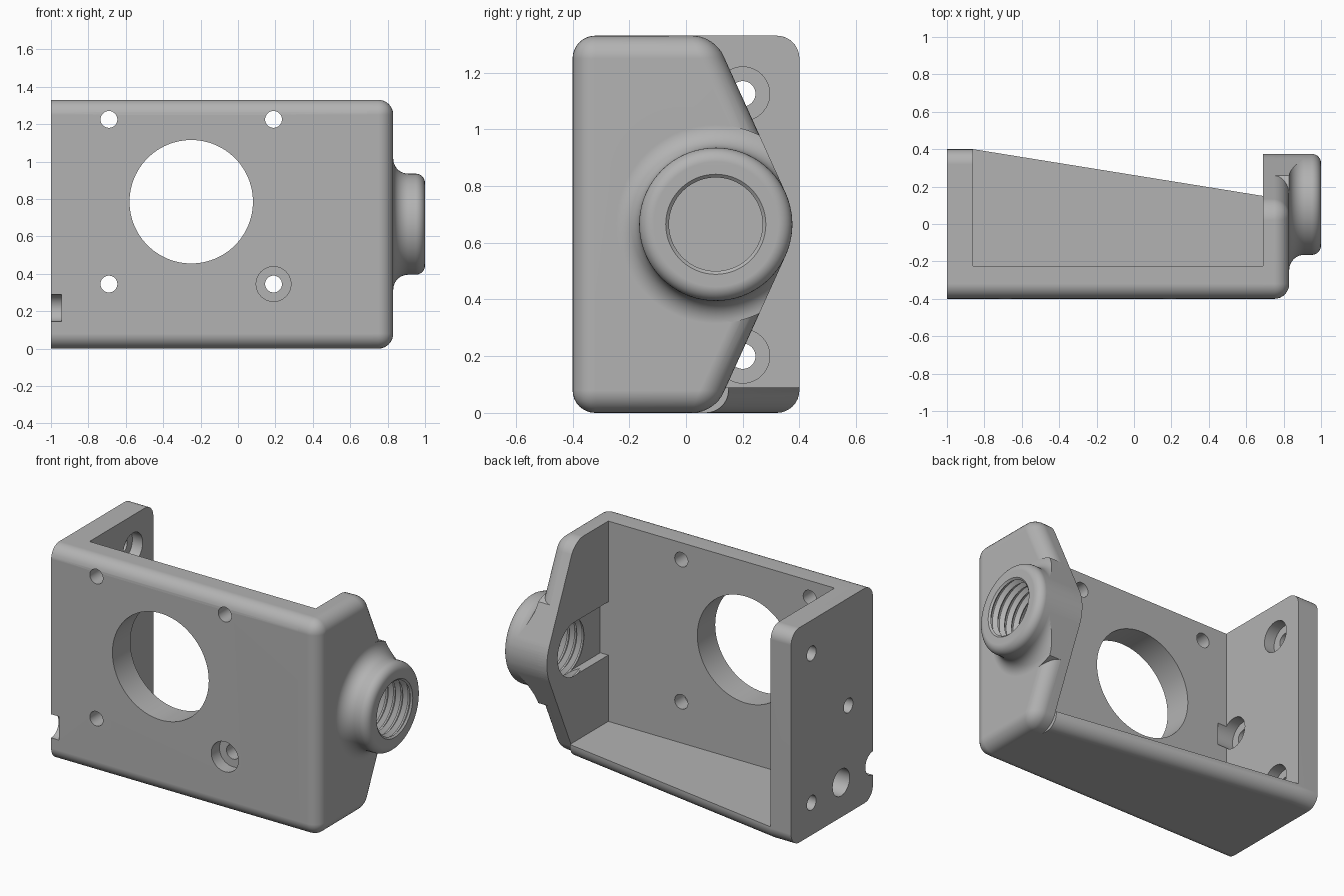
import bpy, bmesh
from math import sin, cos, pi, radians

if "Cube" in bpy.data.objects:
    bpy.data.objects.remove(bpy.data.objects["Cube"])

grey = bpy.data.materials.new("bracket_grey")
grey.use_nodes = True
colour = (0.45, 0.45, 0.45, 1)
grey.diffuse_color = colour
grey.node_tree.nodes["Principled BSDF"].inputs["Base Color"].default_value = colour

H, FRONT, ROUND = 1.33, -0.4, 0.08
IN_L, IN_R, OUT_R = -0.86, 0.69, 0.83
PORT_Y, PORT_Z, PORT_R = 0.105, 0.665, 0.27


def place(axis, a, b, c):
    """Profile point (a, b) at depth c along an axis."""
    return {"x": (c, a, b), "y": (a, c, b), "z": (a, b, c)}[axis]


def finish(name, bm):
    bmesh.ops.recalc_face_normals(bm, faces=bm.faces[:])
    mesh = bpy.data.meshes.new(name)
    bm.to_mesh(mesh)
    bm.free()
    ob = bpy.data.objects.new(name, mesh)
    mesh.materials.append(grey)
    bpy.context.collection.objects.link(ob)
    return ob


def prism(name, axis, pts, lo, hi, rounded=None):
    """Extrude a profile; bevel the edges picked by the rounded rule."""
    bm = bmesh.new()
    ends = [[bm.verts.new(place(axis, a, b, c)) for a, b in pts] for c in (lo, hi)]
    n = len(pts)
    for ring in ends:
        bm.faces.new(ring)
    for i in range(n):
        j = (i + 1) % n
        bm.faces.new((ends[0][i], ends[0][j], ends[1][j], ends[1][i]))
    bmesh.ops.recalc_face_normals(bm, faces=bm.faces[:])
    if rounded:
        bmesh.ops.bevel(bm, geom=[e for e in bm.edges if rounded(e)], offset=ROUND,
                        segments=8, profile=0.5, affect="EDGES", clamp_overlap=False)
    return finish(name, bm)


def rect(a0, b0, a1, b1):
    return [(a0, b0), (a1, b0), (a1, b1), (a0, b1)]


def arc(a, b, r, start, end, n):
    return [(a + r * cos(radians(start + (end - start) * i / n)),
             b + r * sin(radians(start + (end - start) * i / n))) for i in range(n + 1)]


def disc(a, b, r, n=48):
    return arc(a, b, r, 0, 360, n)[:-1]


def revolve(name, profile, n=72):
    """Closed solid of (x, radius) points spun about the port axis."""
    bm = bmesh.new()
    rings = [[bm.verts.new((x, PORT_Y + r * cos(2 * pi * i / n), PORT_Z + r * sin(2 * pi * i / n)))
              for i in range(n)] for x, r in profile]
    for p, q in zip(rings, rings[1:]):
        for i in range(n):
            j = (i + 1) % n
            bm.faces.new((p[i], p[j], q[j], q[i]))
    bm.faces.new(rings[0])
    bm.faces.new(rings[-1])
    return finish(name, bm)


def combine(ob, tool, operation="DIFFERENCE"):
    mod = ob.modifiers.new("combine", "BOOLEAN")
    mod.object, mod.operation, mod.solver = tool, operation, "EXACT"
    bpy.context.view_layer.objects.active = ob
    bpy.ops.object.modifier_apply(modifier=mod.name)
    bpy.data.objects.remove(tool)


def cut(ob, axis, pts, lo, hi):
    combine(ob, prism("cutter", axis, pts, lo, hi))


def long_horizontal(e):
    a, b = (v.co for v in e.verts)
    return abs(a.z - b.z) < 1e-4 and abs(a.x - b.x) > 1e-4


# Front plate, floor and left wall as one hollowed solid
plan = [(-1, FRONT), (IN_R, FRONT), (IN_R, 0.15), (IN_L, 0.4), (-1, 0.4)]
body = prism("bracket_body", "z", plan, 0, H, long_horizontal)
cut(body, "z", rect(IN_L, -0.225, 1.2, 1), 0.09, 2)

# Front plate openings
cut(body, "y", disc(-0.25, 0.785, 0.33, 96), -0.6, -0.1)
for x in (-0.69, 0.19):
    for z in (0.345, 1.225):
        cut(body, "y", disc(x, z, 0.045, 32), -0.6, -0.1)
cut(body, "y", disc(0.19, 0.345, 0.093), -0.6, -0.32)

# Left wall screw holes, counterbored inside, plus cable hole and edge notch
for y, z in ((0.2, 0.2), (0.2, 1.125), (-0.16, PORT_Z)):
    cut(body, "x", disc(y, z, 0.045, 32), -1.2, -0.8)
    cut(body, "x", disc(y, z, 0.095), -0.93, -0.8)
cut(body, "x", disc(-0.09, 0.215, 0.083), -1.2, -0.8)
cut(body, "x", disc(FRONT, 0.217, 0.073), -1.2, -0.945)

# Right wall tapering back to the port
side = ([(FRONT, 0), (0.1, 0)] + arc(PORT_Y, PORT_Z, PORT_R, -24.5, 24.5, 14)
        + [(0.1, H), (FRONT, H)])


def outer_or_corner(e):
    a, b = (v.co for v in e.verts)
    if abs(a.x - b.x) < 1e-4:
        return a.x > OUT_R - 1e-4
    return a.z < 0.01 or a.z > H - 0.01


wall = prism("right_wall", "x", side, IN_R, OUT_R, outer_or_corner)

# Port boss with a flared foot and rounded lip, trimmed to the wall outline
foot = arc(0.91, 0.35, 0.08, 180, 270, 10)
lip = arc(0.95, 0.22, 0.05, 90, 0, 8)
boss = revolve("port_boss", [(IN_R, 0.22), (0.75, 0.35)] + foot + lip)
combine(boss, prism("trim", "x", side, 0.6, 1.1), "INTERSECT")
core = prism("core", "x", disc(PORT_Y, PORT_Z, PORT_R - 0.001, 72), IN_R, 0.93)
combine(boss, core, "UNION")
combine(wall, boss, "UNION")

# Threaded bore and the slot running from it to the front plate
turns, pitch = 8, 0.05
thread = []
for i in range(turns):
    x = 0.64 + i * pitch
    thread += [(x, 0.165), (x + 0.4 * pitch, 0.188), (x + 0.6 * pitch, 0.188)]
thread.append((0.64 + turns * pitch, 0.165))
combine(wall, revolve("bore", thread))
cut(wall, "x", rect(-0.225, PORT_Z - 0.165, PORT_Y, PORT_Z + 0.165), 0.6, 0.745)

# Smooth rounded edges, keep machined edges crisp
for ob in (body, wall):
    bpy.ops.object.select_all(action="DESELECT")
    ob.select_set(True)
    bpy.context.view_layer.objects.active = ob
    bpy.ops.object.shade_smooth_by_angle(angle=radians(30))
    mod = ob.modifiers.new("even_shading", "WEIGHTED_NORMAL")
    mod.keep_sharp = True
